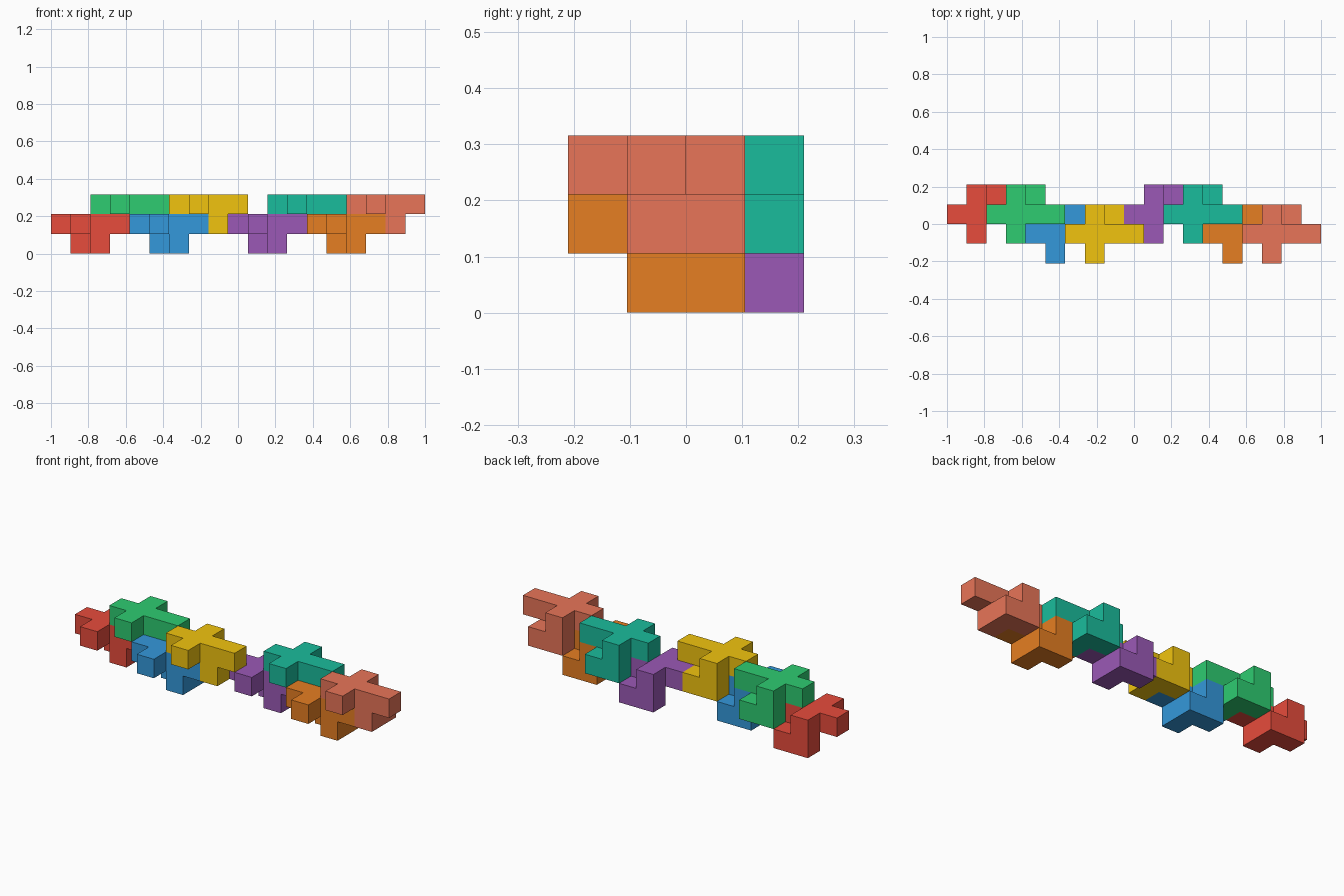
import bpy, bmesh, math
from mathutils import Vector

if "Cube" in bpy.data.objects:
    bpy.data.objects.remove(bpy.data.objects["Cube"])

U = 2 / 19                                   # edge of one cube cell
ORIGIN = Vector((-1, -2 * U, 0))

# One nine-cube piece: a bar of four, two side arms, and an L of three below
PIECE = [(0, 0, 0), (1, 0, 0), (2, 0, 0), (3, 0, 0),
         (1, 1, 0), (1, -1, 0),
         (2, 0, -1), (2, 1, -1), (1, 1, -1)]

# Name, cell position of the bar's left end, colour
PLACED = [("red_piece", (0, 2, 1), "e74c3c"),
          ("green_piece", (2, 2, 2), "2ecc71"),
          ("blue_piece", (4, 1, 1), "3498db"),
          ("yellow_piece", (6, 1, 2), "f1c40f"),
          ("purple_piece", (9, 2, 1), "9b59b6"),
          ("teal_piece", (11, 2, 2), "1abc9c"),
          ("orange_piece", (13, 1, 1), "e67e22"),
          ("salmon_piece", (15, 1, 2), "e87558")]


def linear(hex_colour):
    rgb = [int(hex_colour[i:i + 2], 16) / 255 for i in (0, 2, 4)]
    return [c / 12.92 if c <= 0.04045 else ((c + 0.055) / 1.055) ** 2.4 for c in rgb] + [1]


def polycube(name, cells, start, colour):
    """Outer skin of a set of unit cells, with flat areas merged."""
    bm = bmesh.new()
    filled = set(cells)
    for cell in cells:
        centre = Vector(cell) + Vector((0.5, 0.5, 0.5))
        for axis in range(3):
            for sign in (-1, 1):
                n = Vector((0, 0, 0))
                n[axis] = sign
                if tuple(int(c + d) for c, d in zip(cell, n)) in filled:
                    continue
                s = Vector((0, 0, 0))
                s[(axis + 1) % 3] = 0.5
                t = n.cross(s)
                mid = centre + n * 0.5
                bm.faces.new([bm.verts.new(mid + v) for v in (-s - t, s - t, s + t, -s + t)])
    bmesh.ops.remove_doubles(bm, verts=bm.verts, dist=1e-4)
    bmesh.ops.dissolve_limit(bm, angle_limit=math.radians(1), verts=bm.verts, edges=bm.edges)
    bmesh.ops.scale(bm, vec=(U, U, U), verts=bm.verts)
    bmesh.ops.translate(bm, vec=ORIGIN + Vector(start) * U, verts=bm.verts)
    mesh = bpy.data.meshes.new(name)
    bm.to_mesh(mesh)
    bm.free()
    mat = bpy.data.materials.new(name + "_colour")
    mat.diffuse_color = linear(colour)
    mat.use_nodes = True
    mat.node_tree.nodes["Principled BSDF"].inputs["Base Color"].default_value = mat.diffuse_color
    mesh.materials.append(mat)
    bpy.context.collection.objects.link(bpy.data.objects.new(name, mesh))


for name, start, colour in PLACED:
    polycube(name, PIECE, start, colour)
